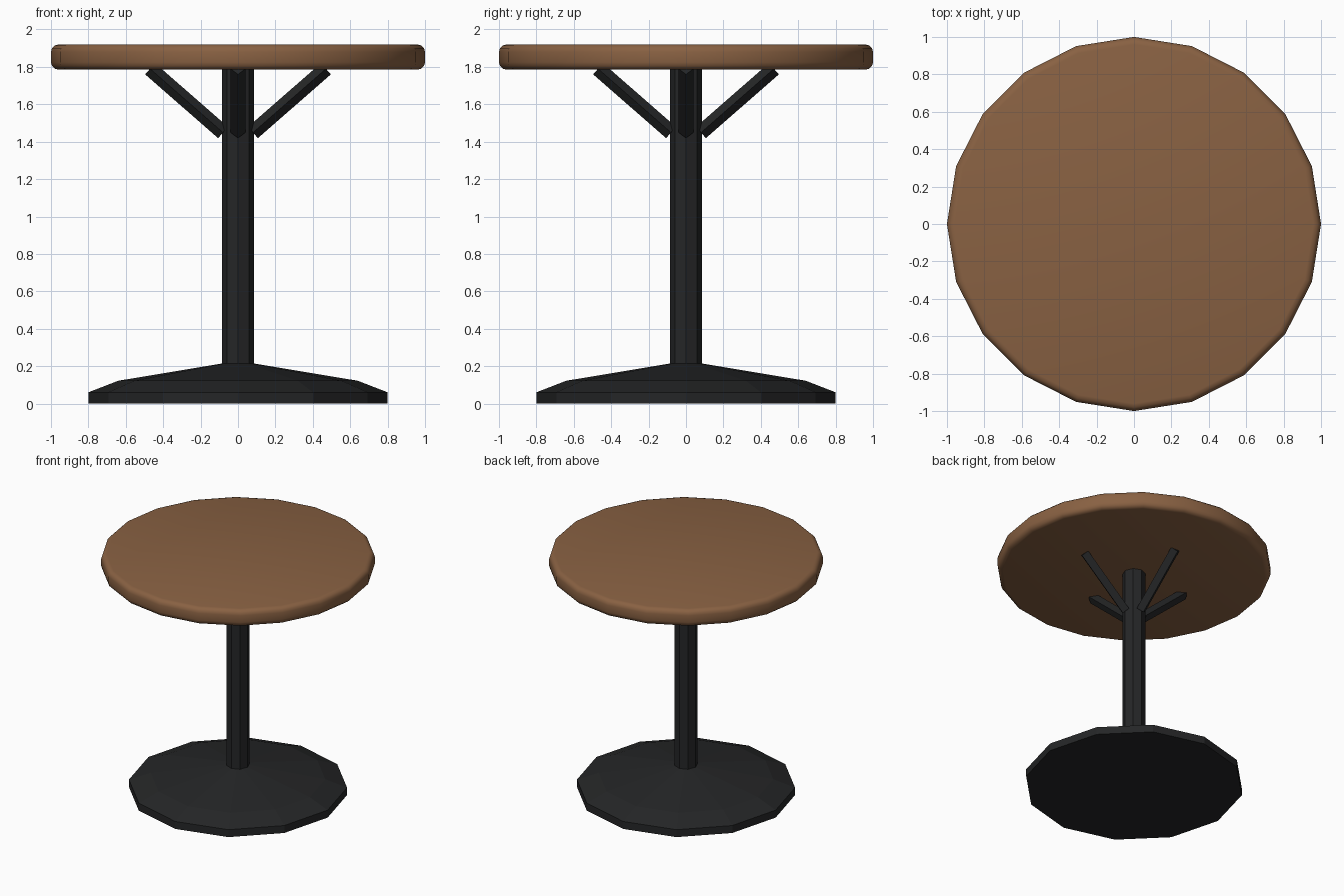
import bpy, bmesh
from math import cos, sin, pi, radians
from mathutils import Vector

if "Cube" in bpy.data.objects:
    bpy.data.objects.remove(bpy.data.objects["Cube"])


def material(name, color):
    m = bpy.data.materials.new(name)
    m.diffuse_color = (*color, 1)
    m.use_nodes = True
    m.node_tree.nodes["Principled BSDF"].inputs["Base Color"].default_value = m.diffuse_color
    return m


wood = material("wood", (0.25, 0.12, 0.055))
iron = material("black_metal", (0.018, 0.019, 0.02))


def lathe(name, profile, sides, mat, smooth=False):
    """Closed solid from (radius, z) rings, first vertex on +x."""
    bm = bmesh.new()
    rings = [[bm.verts.new((r * cos(2 * pi * i / sides), r * sin(2 * pi * i / sides), z))
              for i in range(sides)] for r, z in profile]
    for a, b in zip(rings, rings[1:]):
        for i in range(sides):
            j = (i + 1) % sides
            bm.faces.new((a[i], a[j], b[j], b[i]))
    bm.faces.new(rings[0][::-1])
    bm.faces.new(rings[-1])
    me = bpy.data.meshes.new(name)
    bm.to_mesh(me)
    bm.free()
    ob = bpy.data.objects.new(name, me)
    bpy.context.collection.objects.link(ob)
    me.materials.append(mat)
    if smooth:
        bpy.ops.object.select_all(action='DESELECT')
        ob.select_set(True)
        bpy.context.view_layer.objects.active = ob
        bpy.ops.object.shade_smooth_by_angle(angle=radians(35))
    return ob


# Round top with softened rim
BOTTOM, TOP, R, B = 1.785, 1.92, 1.0, 0.04
arc = [(R - B + B * cos(t), B * sin(t)) for t in (0, pi / 6, pi / 3, pi / 2)]
rim = [(r, BOTTOM + B - h) for r, h in reversed(arc)] + [(r, TOP - B + h) for r, h in arc]
lathe("table_top", rim, 20, wood, smooth=True)

# Twelve-sided foot and eight-sided column
lathe("base", [(0.8, 0), (0.8, 0.06), (0.64, 0.122), (0.08, 0.215)], 12, iron)
lathe("column", [(0.085, 0.1), (0.085, 1.79)], 8, iron)

# Four square braces standing on edge
for k, side in enumerate(("right", "back", "left", "front")):
    a = k * pi / 2
    out = Vector((cos(a), sin(a), 0))
    low = out * 0.08 + Vector((0, 0, 1.449))
    high = out * 0.47 + Vector((0, 0, 1.79))
    brace = lathe(side + "_brace", [(0.04, 0), (0.04, (high - low).length)], 4, iron)
    tilt = (high - low).angle(Vector((0, 0, 1)))
    brace.location = low
    brace.rotation_euler = (0, tilt, a)
